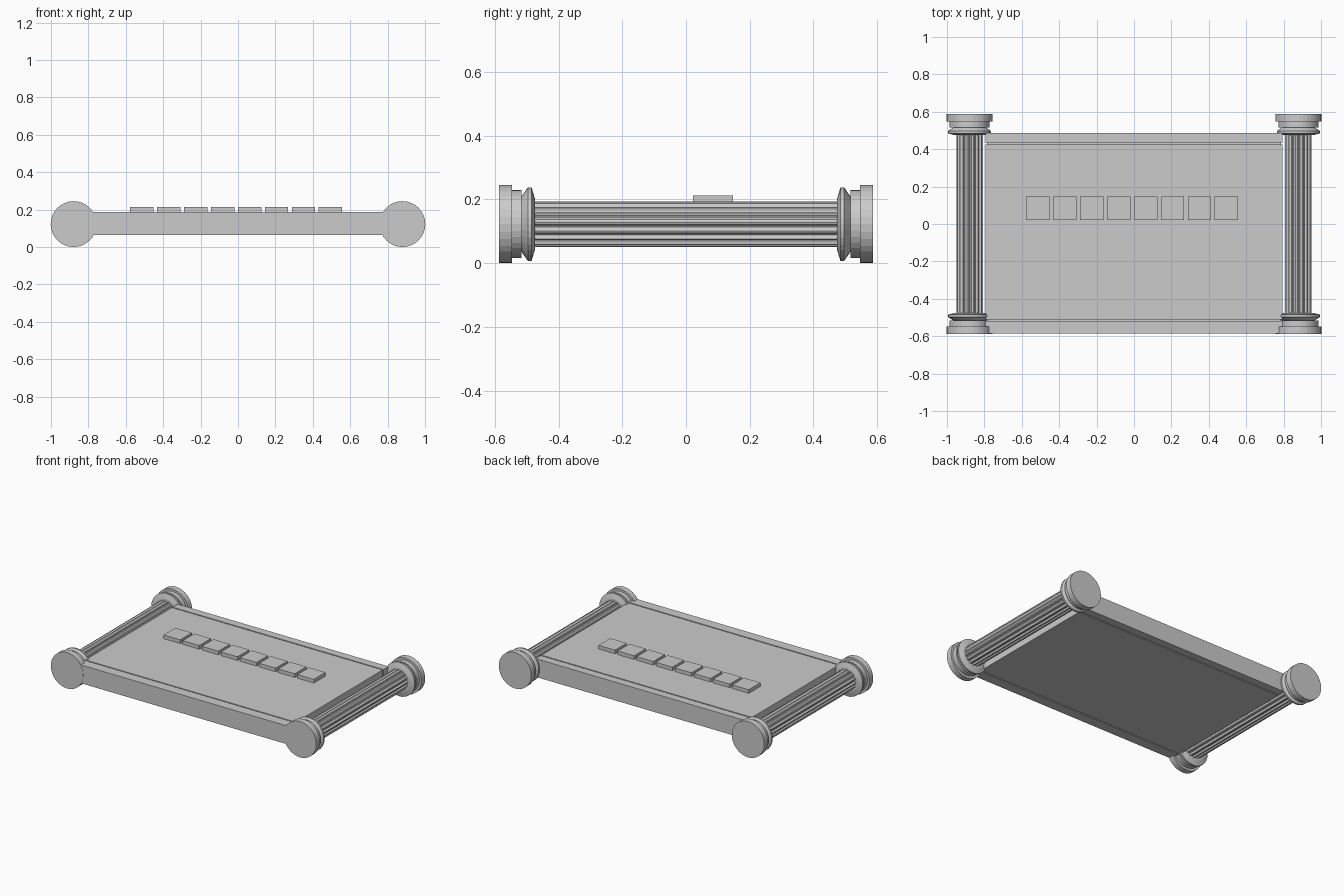
import bpy, bmesh, math

if "Cube" in bpy.data.objects:
    bpy.data.objects.remove(bpy.data.objects["Cube"])

grey = bpy.data.materials.new("stone grey")
grey.diffuse_color = (0.6, 0.6, 0.6, 1)
grey.use_nodes = True
grey.node_tree.nodes["Principled BSDF"].inputs["Base Color"].default_value = grey.diffuse_color

CX, CZ = 0.879, 0.1225      # column axis
FRONT, BACK = -0.586, 0.486  # slab extent in y


def finish(name, bm):
    bmesh.ops.recalc_face_normals(bm, faces=bm.faces[:])
    me = bpy.data.meshes.new(name)
    bm.to_mesh(me)
    bm.free()
    me.materials.append(grey)
    ob = bpy.data.objects.new(name, me)
    bpy.context.collection.objects.link(ob)
    return ob


def box(name, x0, x1, y0, y1, z0, z1):
    bm = bmesh.new()
    bmesh.ops.create_cube(bm, size=1)
    for v in bm.verts:
        v.co = ((x0 + x1) / 2 + v.co.x * (x1 - x0),
                (y0 + y1) / 2 + v.co.y * (y1 - y0),
                (z0 + z1) / 2 + v.co.z * (z1 - z0))
    return finish(name, bm)


def tube(name, rings, cx):
    """Closed solid along y; rings = [(y, [radius per side])]."""
    bm = bmesh.new()
    loops = []
    for y, radii in rings:
        n = len(radii)
        loops.append([bm.verts.new((cx + r * math.cos(2 * math.pi * i / n), y,
                                    CZ + r * math.sin(2 * math.pi * i / n)))
                      for i, r in enumerate(radii)])
    for a, b in zip(loops, loops[1:]):
        for i in range(n):
            j = (i + 1) % n
            bm.faces.new((a[i], a[j], b[j], b[i]))
    bm.faces.new(loops[0])
    bm.faces.new(loops[-1])
    return finish(name, bm)


# slab: main panel with front and back borders, narrow grooves between
Z0, Z1, G = 0.063, 0.188, 0.004
box("main_panel", -0.795, 0.795, -0.514 + G, 0.428 - G, Z0, Z1)
box("front_border", -0.795, 0.795, FRONT, -0.514 - G, Z0, Z1)
box("back_border", -0.795, 0.795, 0.428 + G, BACK, Z0, Z1)
box("slab_core", -0.785, 0.785, FRONT + 0.02, BACK - 0.02, Z0 + 0.012, Z1 - 0.012)

# row of eight raised tiles
for i in range(8):
    x = -0.577 + i * 0.1441
    box(f"tile_{i + 1}", x, x + 0.125, 0.022, 0.148, Z1 - 0.005, 0.213)

# columns: fluted shaft with stepped cap, collar and flared ring at each end
flute = [0.071, 0.071, 0.064, 0.062, 0.064]
profile = [(0.587, 0.1225), (0.547, 0.1225), (0.547, 0.107), (0.516, 0.107),
           (0.516, 0.088), (0.497, 0.115), (0.485, 0.115), (0.475, 0.082),
           (0.475, 0.055)]
for side, sx in (("left", -1), ("right", 1)):
    tube(f"{side}_shaft", [(-0.58, flute * 16), (0.58, flute * 16)], sx * CX)
    for end, sy in (("front", -1), ("back", 1)):
        tube(f"{side}_{end}_capital", [(sy * y, [r] * 32) for y, r in profile], sx * CX)
